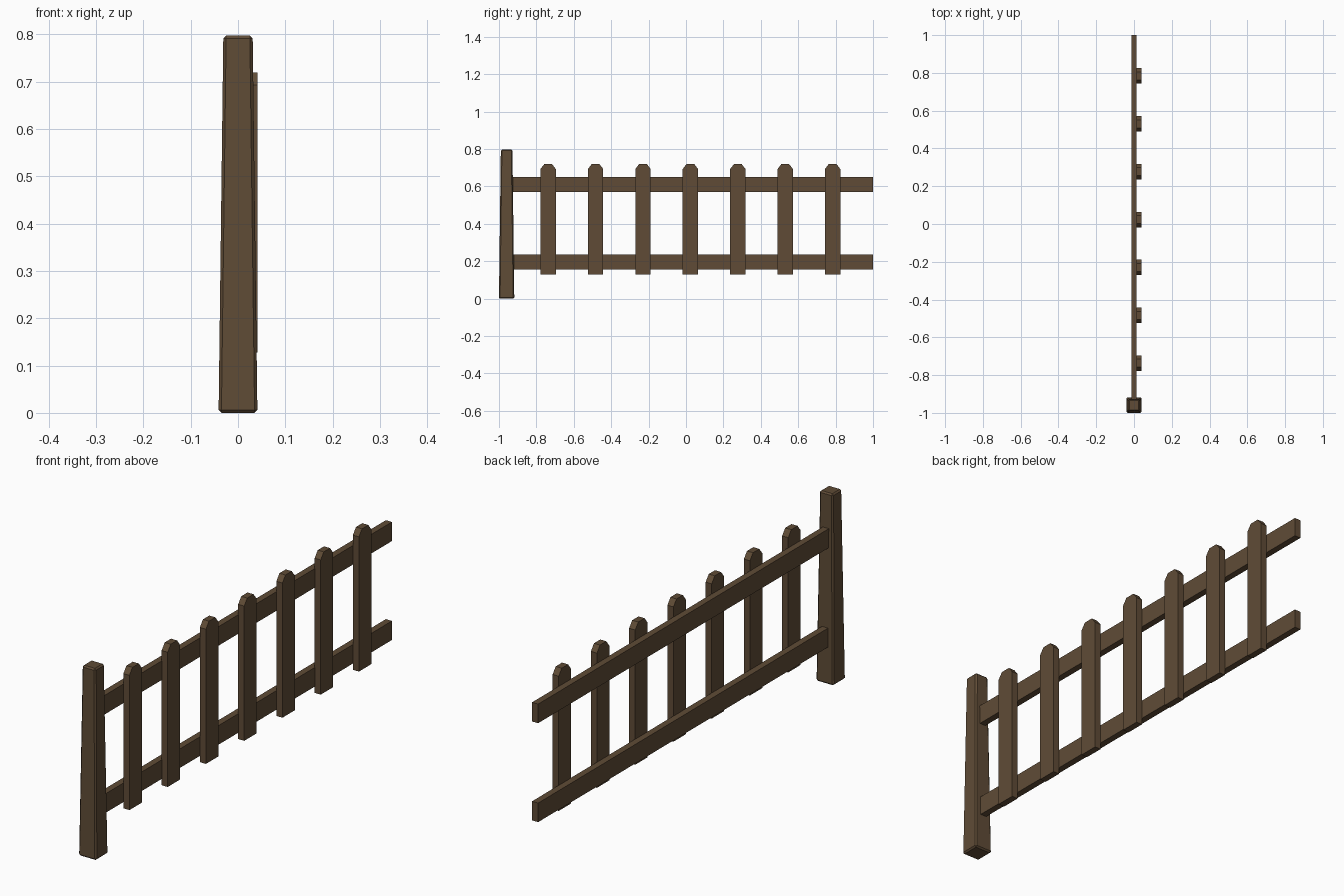
import bpy, bmesh

if "Cube" in bpy.data.objects:
    bpy.data.objects.remove(bpy.data.objects["Cube"])

wood = bpy.data.materials.new("brown wood")
wood.diffuse_color = (0.115, 0.071, 0.037, 1)
wood.use_nodes = True
wood.node_tree.nodes["Principled BSDF"].inputs["Base Color"].default_value = wood.diffuse_color


def finish(bm, name):
    bmesh.ops.recalc_face_normals(bm, faces=bm.faces)
    me = bpy.data.meshes.new(name)
    bm.to_mesh(me)
    bm.free()
    me.materials.append(wood)
    ob = bpy.data.objects.new(name, me)
    bpy.context.collection.objects.link(ob)
    return ob


def extrude_profile(name, profile, x0, x1):
    """Extrude a (y, z) outline along x."""
    bm = bmesh.new()
    face = bm.faces.new([bm.verts.new((x0, y, z)) for y, z in profile])
    ext = bmesh.ops.extrude_face_region(bm, geom=[face])
    for v in ext["geom"]:
        if isinstance(v, bmesh.types.BMVert):
            v.co.x = x1
    return finish(bm, name)


# tapered post with small chamfered edges
bm = bmesh.new()
bmesh.ops.create_cube(bm, size=1)
for v in bm.verts:
    half = 0.031 if v.co.z > 0 else 0.041
    v.co.x = half if v.co.x > 0 else -half
    v.co.y = -0.959 + (half if v.co.y > 0 else -half)
    v.co.z = 0.797 if v.co.z > 0 else 0
bmesh.ops.bevel(bm, geom=bm.edges[:], offset=0.006, segments=1, affect='EDGES')
finish(bm, "post")

# two horizontal rails, running into the post
for name, z in (("lower_rail", 0.155), ("upper_rail", 0.57)):
    extrude_profile(name, [(-0.945, z), (1, z), (1, z + 0.08), (-0.945, z + 0.08)],
                    -0.014, 0.014)

# seven pickets with clipped tops
for i in range(7):
    y = -0.737 + i * 0.2535
    extrude_profile(f"picket_{i + 1}",
                    [(y - 0.041, 0.128), (y + 0.041, 0.128), (y + 0.041, 0.693),
                     (y + 0.021, 0.719), (y - 0.021, 0.719), (y - 0.041, 0.693)],
                    0.013, 0.041)
